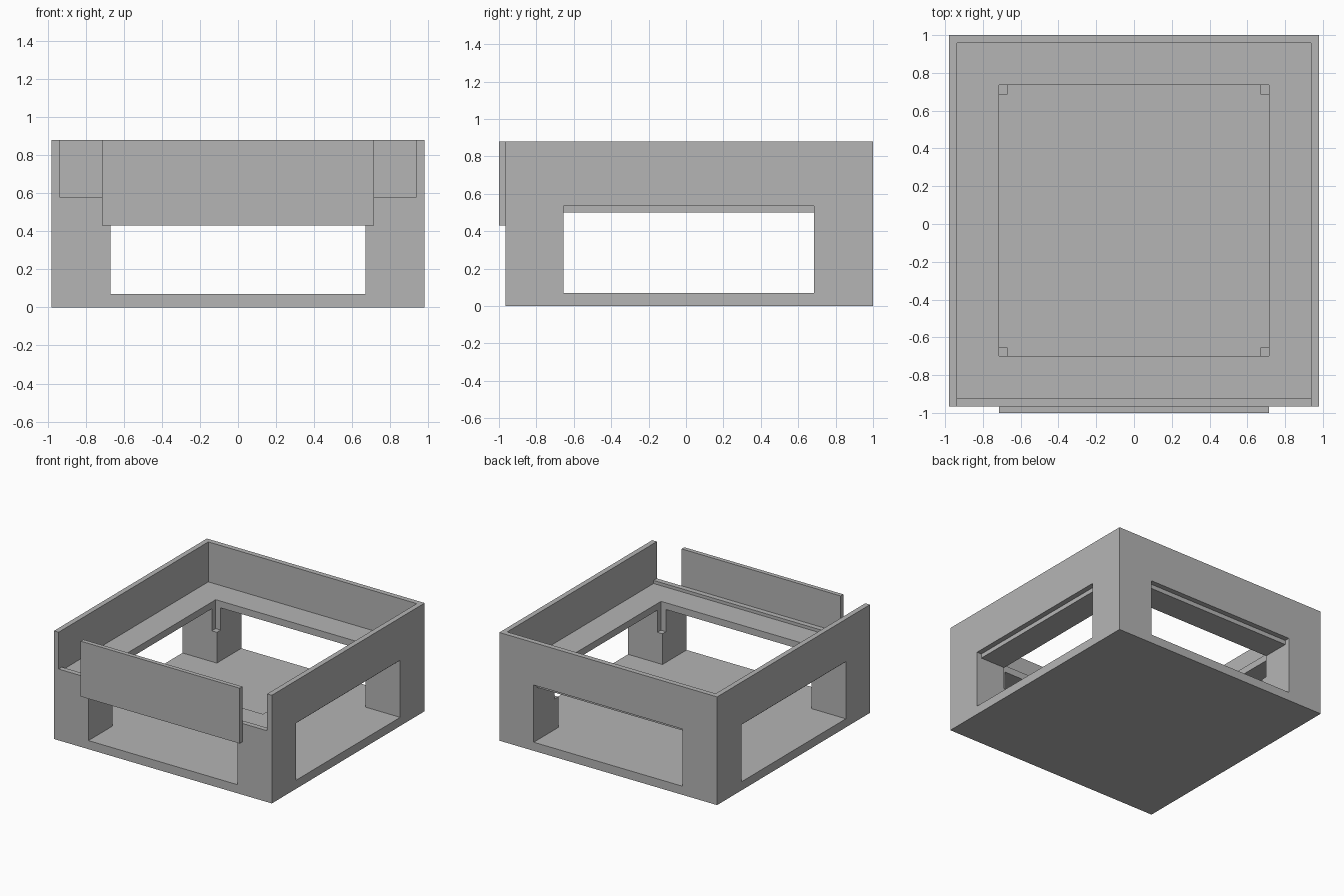
import bpy

cube = bpy.data.objects.get("Cube")
if cube:
    bpy.data.objects.remove(cube, do_unlink=True)

# One plain grey for the whole model
grey = bpy.data.materials.new("plain_grey")
grey.use_nodes = True
GREY = (0.46, 0.46, 0.46, 1)
grey.diffuse_color = GREY
grey.node_tree.nodes["Principled BSDF"].inputs["Base Color"].default_value = GREY


def box(name, x, y, z):
    """Axis-aligned box from (low, high) pairs."""
    bpy.ops.mesh.primitive_cube_add(size=1)
    ob = bpy.context.object
    ob.name = name
    for v in ob.data.vertices:
        v.co = [lo + (c + 0.5) * (hi - lo) for c, (lo, hi) in zip(v.co, (x, y, z))]
    ob.data.materials.append(grey)
    return ob


def cut(target, x, y, z):
    """Remove a box-shaped volume from the target."""
    cutter = box("cutter", x, y, z)
    cutter.hide_render = True
    mod = target.modifiers.new("cut", 'BOOLEAN')
    mod.operation = 'DIFFERENCE'
    mod.solver = 'EXACT'
    mod.object = cutter
    bpy.context.view_layer.objects.active = target
    bpy.ops.object.modifier_apply(modifier=mod.name)
    bpy.data.objects.remove(cutter, do_unlink=True)


W, FRONT, BACK, TOP = 0.98, -0.965, 1.0, 0.88   # outer block
WALL = 0.042
FLOOR, SHELF_LOW, WINDOW_TOP = 0.07, 0.50, 0.535
SHELF_TOP, FRONT_RIM = 0.555, 0.58
WIN_X, WIN_Y = (-0.67, 0.67), (-0.655, 0.685)
OUT = 1.2                                       # overshoot for through cuts

body = box("box_body", (-W, W), (FRONT, BACK), (0, TOP))

# Upper tray, and the front wall lowered to a rim
inner_x = (-W + WALL, W - WALL)
cut(body, inner_x, (FRONT + WALL, BACK - WALL), (SHELF_TOP, OUT))
cut(body, inner_x, (-OUT, FRONT + 2 * WALL), (FRONT_RIM, OUT))

# Wide tunnels both ways leave four corner pillars
cut(body, (-OUT, OUT), WIN_Y, (FLOOR, SHELF_LOW))
cut(body, WIN_X, (-OUT, OUT), (FLOOR, SHELF_LOW))

# Window heads in the outer walls rise above the shelf underside
for lo, hi in ((-OUT, -W + WALL), (W - WALL, OUT)):
    cut(body, (lo, hi), WIN_Y, (FLOOR, WINDOW_TOP))
for lo, hi in ((-OUT, FRONT + WALL), (BACK - WALL, OUT)):
    cut(body, WIN_X, (lo, hi), (FLOOR, WINDOW_TOP))

# Shelf opening, also notching the inner corner of every pillar
cut(body, (-0.715, 0.715), (-0.70, 0.735), (0.32, OUT))

# Raised panel on the front
box("front_panel", (-0.715, 0.715), (-1.0, FRONT), (0.43, TOP))
